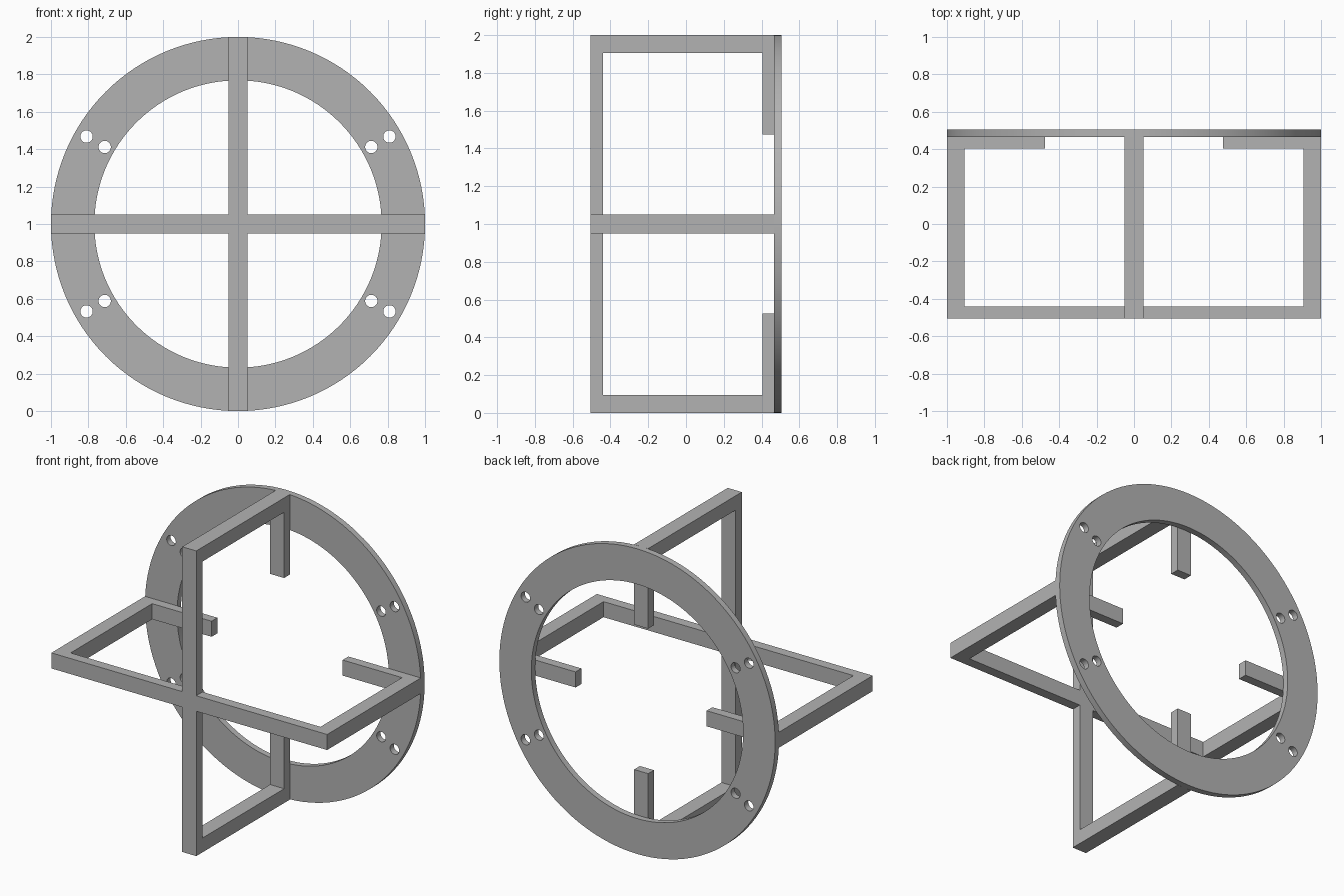
import bpy, bmesh
from math import radians, cos, sin
from mathutils import Matrix, Vector

cube = bpy.data.objects.get("Cube")
if cube:
    bpy.data.objects.remove(cube, do_unlink=True)

CENTER = Vector((0, 0, 1))
FRONT, RING_FRONT, BACK = -0.505, 0.465, 0.505
HALF = 0.051          # half the bar width

grey = bpy.data.materials.new("plain grey")
grey.use_nodes = True
color = (0.45, 0.45, 0.45, 1)
grey.diffuse_color = color
grey.node_tree.nodes["Principled BSDF"].inputs["Base Color"].default_value = color


def finish(name, bm):
    bmesh.ops.recalc_face_normals(bm, faces=bm.faces)
    mesh = bpy.data.meshes.new(name)
    bm.to_mesh(mesh)
    bm.free()
    mesh.materials.append(grey)
    obj = bpy.data.objects.new(name, mesh)
    obj.location = CENTER
    bpy.context.collection.objects.link(obj)
    return obj


def add_disc(bm, x, z, radius, depth, segments):
    """Cylinder along y, centred in the ring plate."""
    place = Matrix.Translation((x, (RING_FRONT + BACK) / 2, z)) @ Matrix.Rotation(radians(90), 4, 'X')
    bmesh.ops.create_cone(bm, cap_ends=True, segments=segments, radius1=radius,
                          radius2=radius, depth=depth, matrix=place)


def bar_frame(name, profile, angle):
    """Extrude an outline of (radius, y) to bar width and turn it about y."""
    bm = bmesh.new()
    face = bm.faces.new([bm.verts.new((r, y, -HALF)) for r, y in profile])
    top = bmesh.ops.extrude_face_region(bm, geom=[face])
    verts = [v for v in top["geom"] if isinstance(v, bmesh.types.BMVert)]
    bmesh.ops.translate(bm, verts=verts, vec=(0, 0, 2 * HALF))
    bmesh.ops.rotate(bm, verts=bm.verts, matrix=Matrix.Rotation(radians(angle), 3, 'Y'))
    return finish(name, bm)


# Back ring with its opening and four pairs of bolt holes
bm = bmesh.new()
add_disc(bm, 0, 0, 1, BACK - RING_FRONT, 128)
ring = finish("back_ring", bm)

bm = bmesh.new()
add_disc(bm, 0, 0, 0.768, 0.2, 128)
for a in (30, 150, 210, 330):
    for r in (0.823, 0.935):
        add_disc(bm, r * cos(radians(a)), r * sin(radians(a)), 0.033, 0.2, 32)
cutter = finish("ring_cutter", bm)
cutter.hide_render = True

cut = ring.modifiers.new("openings", 'BOOLEAN')
cut.operation, cut.solver, cut.object = 'DIFFERENCE', 'EXACT', cutter
bpy.ops.object.select_all(action='DESELECT')
bpy.context.view_layer.objects.active = ring
ring.select_set(True)
bpy.ops.object.modifier_apply(modifier=cut.name)
bpy.data.objects.remove(cutter, do_unlink=True)
bpy.ops.object.shade_smooth_by_angle(angle=radians(30))

# Half outline of a bracket: front bar, side arm and inward tab
outer = [(1, FRONT), (1, RING_FRONT), (0.475, RING_FRONT), (0.475, 0.405),
         (0.906, 0.405), (0.906, -0.44)]

# Upright bracket runs through the middle
mirrored = [(-r, y) for r, y in reversed(outer)]
bar_frame("upright_bracket", outer + mirrored, 90)

# Side brackets butt against the upright
side = outer + [(HALF, -0.44), (HALF, FRONT)]
bar_frame("left_bracket", side, 0)
bar_frame("right_bracket", side, 180)
